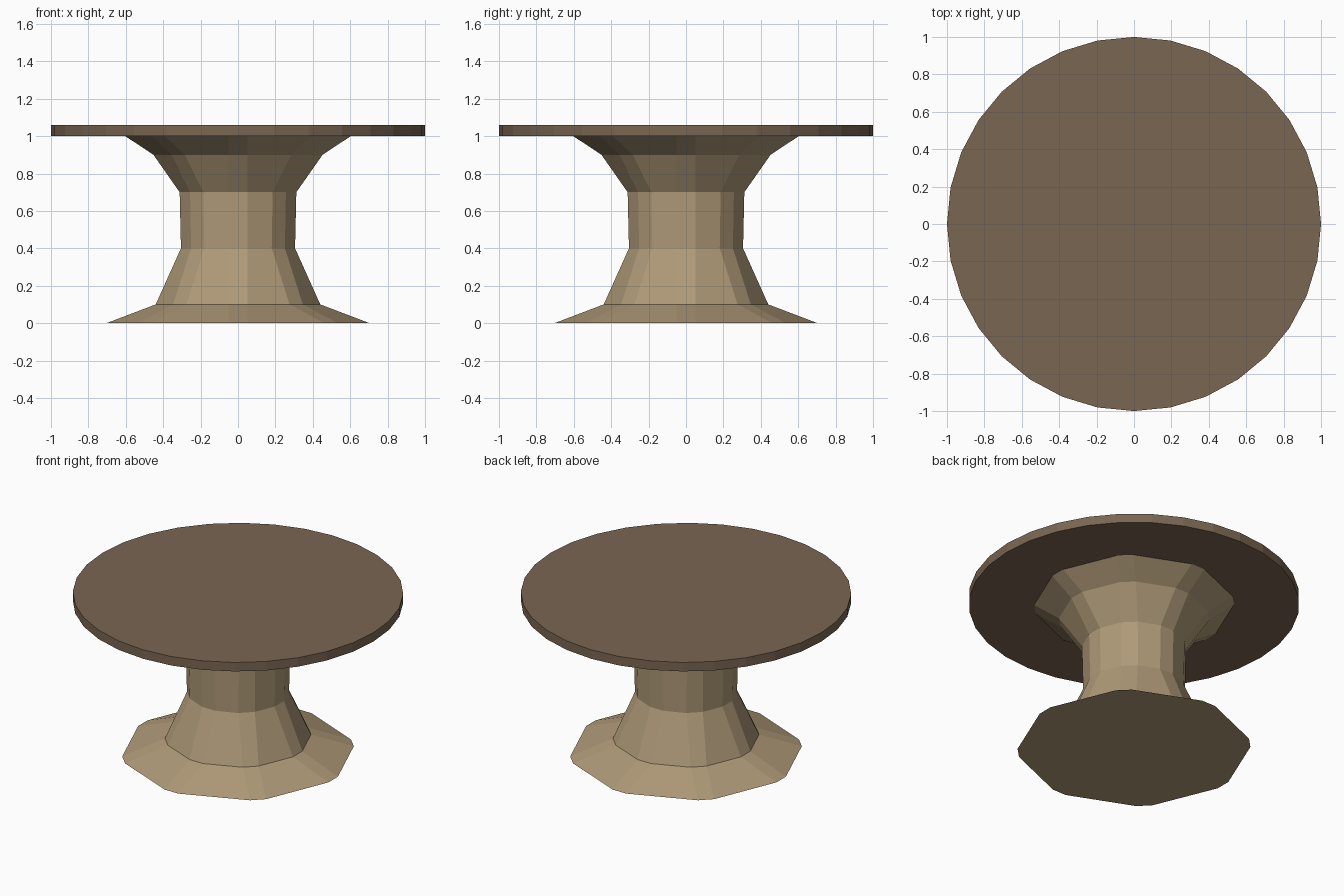
import bpy, bmesh, math

if "Cube" in bpy.data.objects:
    bpy.data.objects.remove(bpy.data.objects["Cube"])


def material(name, rgb):
    m = bpy.data.materials.new(name)
    m.diffuse_color = (*rgb, 1.0)
    m.use_nodes = True
    m.node_tree.nodes["Principled BSDF"].inputs["Base Color"].default_value = m.diffuse_color
    return m


def loft(name, rings, mat):
    """Skin a stack of equal-length rings and cap both ends."""
    bm = bmesh.new()
    rows = [[bm.verts.new(p) for p in ring] for ring in rings]
    n = len(rows[0])
    for a, b in zip(rows, rows[1:]):
        for i in range(n):
            j = (i + 1) % n
            bm.faces.new((a[i], a[j], b[j], b[i]))
    bm.faces.new(rows[0][::-1])
    bm.faces.new(rows[-1])
    mesh = bpy.data.meshes.new(name)
    bm.to_mesh(mesh)
    bm.free()
    mesh.materials.append(mat)
    obj = bpy.data.objects.new(name, mesh)
    bpy.context.collection.objects.link(obj)
    return obj


def chamfered_octagon(reach, z, half_chamfer=0.05):
    """Octagon whose corners are cut to a constant width."""
    pts = []
    for k in range(8):
        c, s = math.cos(k * math.pi / 4), math.sin(k * math.pi / 4)
        for t in (-half_chamfer, half_chamfer):
            pts.append((reach * c - t * s, reach * s + t * c, z))
    return pts


def circle(radius, z, sides=32):
    return [(radius * math.cos(2 * math.pi * i / sides),
             radius * math.sin(2 * math.pi * i / sides), z) for i in range(sides)]


dark_wood = material("dark_brown_wood", (0.195, 0.133, 0.084))
light_wood = material("light_tan_wood", (0.429, 0.323, 0.188))

# Pedestal: flared foot, narrow waist, flared support
profile = [(0.703, 0.0), (0.44, 0.10), (0.305, 0.40),
           (0.312, 0.70), (0.452, 0.90), (0.603, 1.0)]
loft("pedestal", [chamfered_octagon(r, z) for r, z in profile], light_wood)

# Round table top
loft("table_top", [circle(1.0, 1.0), circle(1.0, 1.06)], dark_wood)
